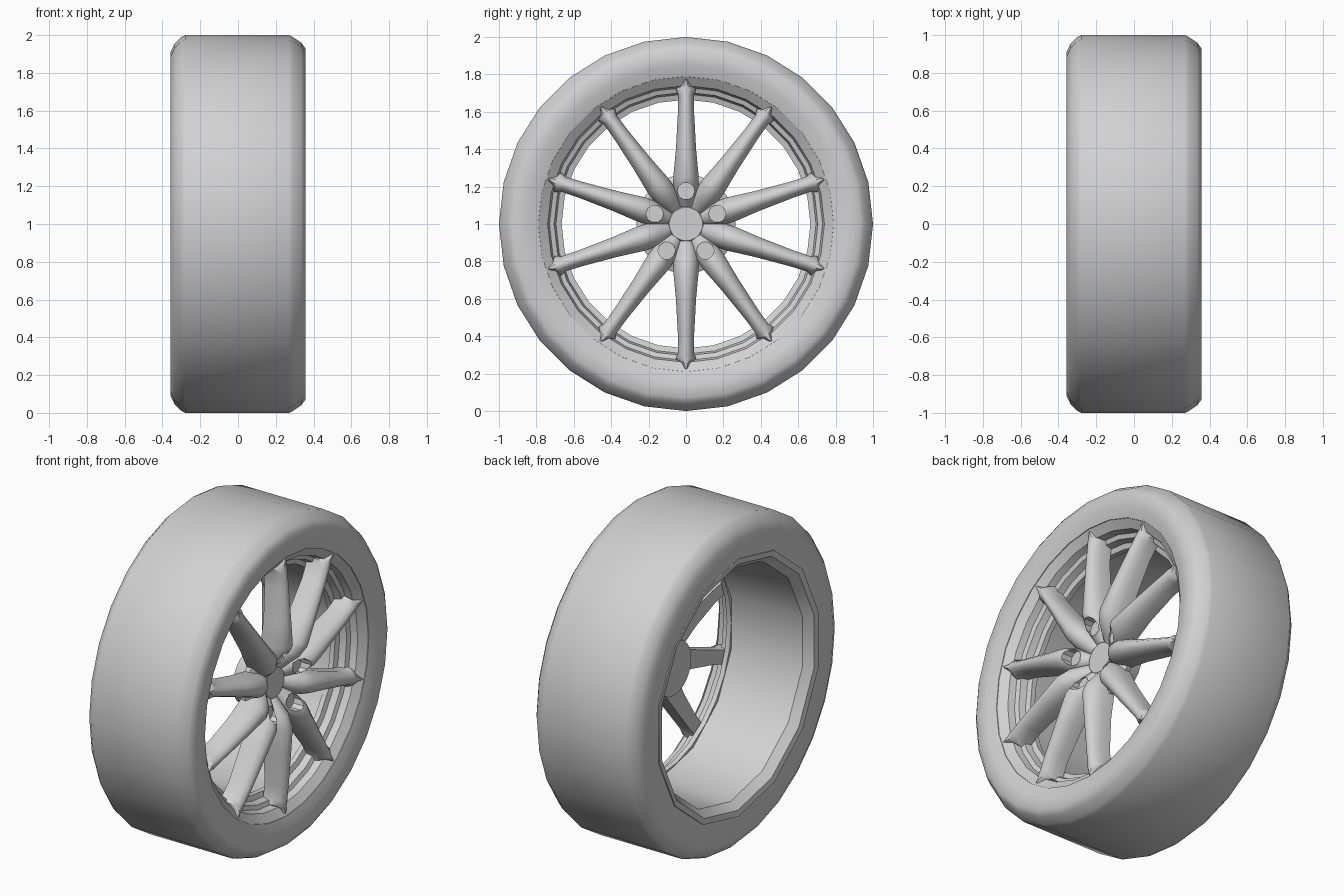
import bpy, bmesh, math
from mathutils import Vector

cube = bpy.data.objects.get("Cube")
if cube:
    bpy.data.objects.remove(cube, do_unlink=True)

grey = bpy.data.materials.new("plain_grey")
grey.use_nodes = True
grey.diffuse_color = (0.64, 0.64, 0.64, 1)
grey.node_tree.nodes["Principled BSDF"].inputs["Base Color"].default_value = (0.64, 0.64, 0.64, 1)


def finish(name, bm, angle):
    bmesh.ops.recalc_face_normals(bm, faces=bm.faces)
    mesh = bpy.data.meshes.new(name)
    bm.to_mesh(mesh)
    bm.free()
    mesh.materials.append(grey)
    ob = bpy.data.objects.new(name, mesh)
    bpy.context.collection.objects.link(ob)
    smooth(ob, angle)
    return ob


def smooth(ob, angle):
    bpy.ops.object.select_all(action='DESELECT')
    ob.select_set(True)
    bpy.context.view_layer.objects.active = ob
    bpy.ops.object.shade_smooth_by_angle(angle=math.radians(angle))


def polar(x, r, a, side=0.0):
    """Point on the wheel: a is measured from straight up, side is tangential."""
    return Vector((x, r * math.sin(a) + side * math.cos(a),
                   1 + r * math.cos(a) - side * math.sin(a)))


def revolve(name, profile, sides, closed=True, angle=40):
    """Spin (x, radius) points about the axle; open profiles get end caps."""
    bm = bmesh.new()
    rings = [[bm.verts.new(polar(x, r, math.tau * i / sides)) for i in range(sides)]
             for x, r in profile]
    pairs = list(zip(rings, rings[1:]))
    if closed:
        pairs.append((rings[-1], rings[0]))
    else:
        bm.faces.new(rings[0])
        bm.faces.new(rings[-1])
    for a, b in pairs:
        for i in range(sides):
            j = (i + 1) % sides
            bm.faces.new((a[i], a[j], b[j], b[i]))
    return finish(name, bm, angle)


# Tyre with chamfered shoulders
revolve("tyre", [(-0.35, 0.76), (-0.357, 0.91), (-0.335, 0.955), (-0.30, 0.99), (-0.28, 1.0),
                 (0.27, 1.0), (0.29, 0.99), (0.335, 0.96), (0.357, 0.93), (0.35, 0.85),
                 (0.33, 0.79), (0.25, 0.78), (-0.30, 0.78)], 28, angle=60)

# Stepped front rim ring
revolve("front_rim", [(0.33, 0.795), (0.29, 0.74), (0.25, 0.73), (0.24, 0.705), (0.20, 0.695),
                      (0.19, 0.665), (0.16, 0.665), (0.16, 0.79)], 28, angle=25)

# Coarser barrel running to the open back
revolve("barrel", [(-0.357, 0.785), (-0.35, 0.75), (-0.30, 0.71), (0.17, 0.685),
                   (0.17, 0.75), (-0.30, 0.785)], 14, angle=30)

# Hub with dished front and axle boss behind
revolve("hub", [(0.24, 0.10), (0.265, 0.17), (0.26, 0.22), (0.235, 0.265), (0.20, 0.26),
                (0.18, 0.18), (0.08, 0.165)], 20, closed=False)
revolve("centre_cap", [(0.23, 0.10), (0.248, 0.09)], 20, closed=False)

# Spokes: radius, half width, front x, back x
STATIONS = [(0.09, 0.035, 0.25, 0.21), (0.13, 0.05, 0.285, 0.20), (0.18, 0.065, 0.33, 0.20),
            (0.25, 0.068, 0.358, 0.20), (0.40, 0.054, 0.35, 0.21), (0.60, 0.043, 0.336, 0.21),
            (0.69, 0.042, 0.327, 0.20), (0.72, 0.055, 0.322, 0.20), (0.74, 0.03, 0.322, 0.21),
            (0.775, 0.008, 0.325, 0.27)]
HALF = [(1.0, 0.0), (1.0, 0.5), (0.75, 0.8), (0.35, 0.97)]
SECTION = HALF + [(0.0, 1.0)] + [(-s, h) for s, h in reversed(HALF)]


def spoke(name, a):
    bm = bmesh.new()
    rings = [[bm.verts.new(polar(back + h * (front - back), r, a, s * w)) for s, h in SECTION]
             for r, w, front, back in STATIONS]
    n = len(SECTION)
    for p, q in zip(rings, rings[1:]):
        for i in range(n):
            j = (i + 1) % n
            bm.faces.new((p[i], p[j], q[j], q[i]))
    bm.faces.new(rings[0])
    bm.faces.new(rings[-1])
    return finish(name, bm, 40)


def drill(ob, a):
    """Cut a round bolt pocket into the inner end of a spoke."""
    bm = bmesh.new()
    ends = [[bm.verts.new(polar(x, 0.175, a) + Vector((0, 0.047 * math.cos(t), 0.047 * math.sin(t))))
             for t in (math.tau * i / 10 for i in range(10))] for x in (0.275, 0.5)]
    bm.faces.new(ends[0])
    bm.faces.new(ends[1])
    for i in range(10):
        j = (i + 1) % 10
        bm.faces.new((ends[0][i], ends[0][j], ends[1][j], ends[1][i]))
    cutter = finish("pocket_cutter", bm, 30)
    cutter.hide_render = True
    mod = ob.modifiers.new("pocket", 'BOOLEAN')
    mod.operation = 'DIFFERENCE'
    mod.solver = 'EXACT'
    mod.object = cutter
    bpy.context.view_layer.update()
    cut = bpy.data.meshes.new_from_object(ob.evaluated_get(bpy.context.evaluated_depsgraph_get()))
    ob.modifiers.clear()
    ob.data = cut
    bpy.data.objects.remove(cutter, do_unlink=True)
    smooth(ob, 40)


for k in range(10):
    turn = math.tau * k / 10
    part = spoke(f"spoke_{k + 1}", turn)
    if k % 2 == 0:
        drill(part, turn)
